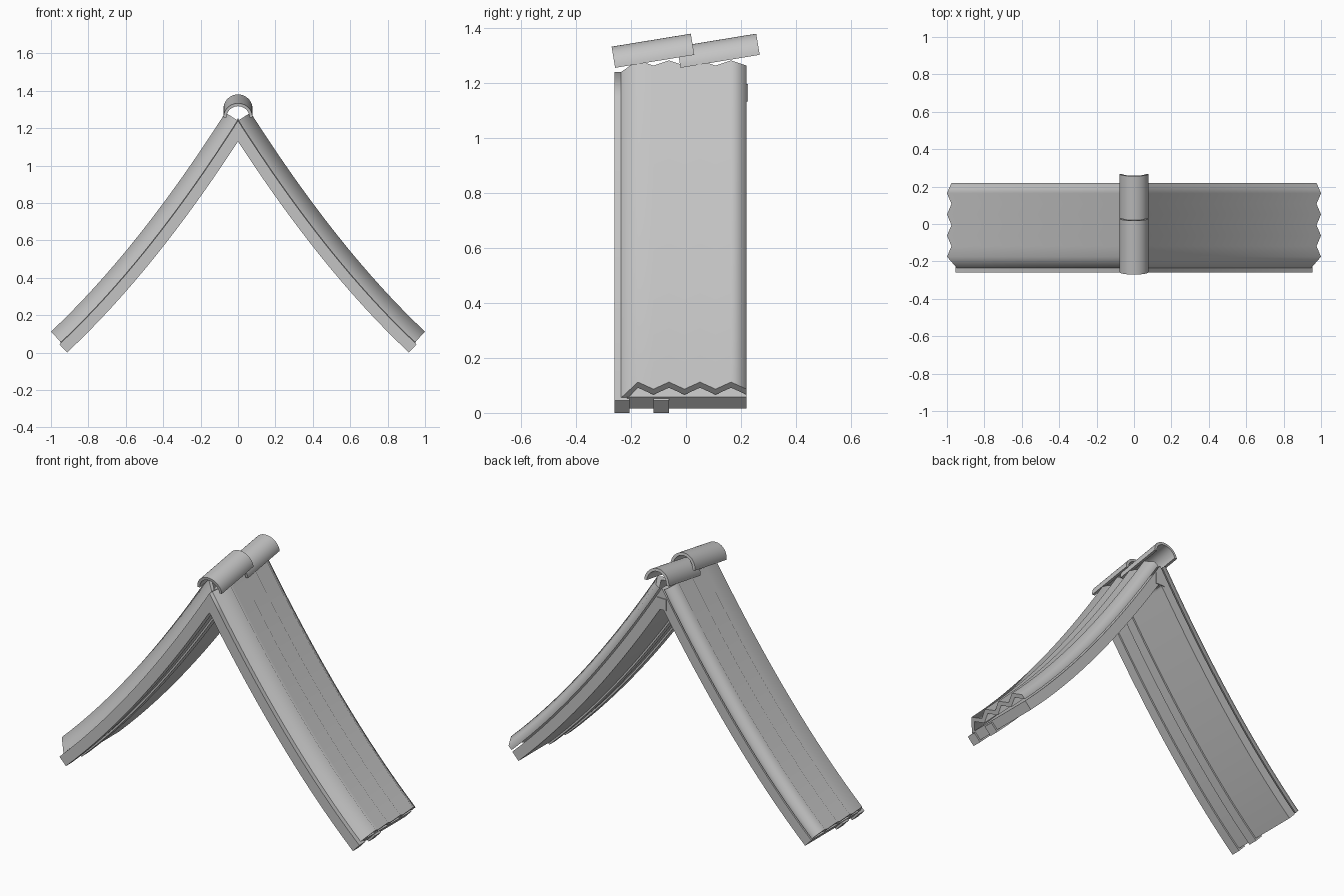
import bpy
import bmesh
import math
from mathutils import Matrix

old = bpy.data.objects.get("Cube")
if old:
    bpy.data.objects.remove(old)

# One plain grey for everything
grey = bpy.data.materials.new("plain grey")
grey.use_nodes = True
grey.diffuse_color = (0.55, 0.55, 0.55, 1)
grey.node_tree.nodes["Principled BSDF"].inputs["Base Color"].default_value = (0.55, 0.55, 0.55, 1)

APEX, STEEP, SAG = 1.24, 1.57, 0.333   # roof curve: z = APEX - STEEP x + SAG x^2


def finish(name, bm, angle):
    bmesh.ops.recalc_face_normals(bm, faces=bm.faces)
    mesh = bpy.data.meshes.new(name)
    bm.to_mesh(mesh)
    bm.free()
    mesh.materials.append(grey)
    obj = bpy.data.objects.new(name, mesh)
    bpy.context.collection.objects.link(obj)
    bpy.ops.object.select_all(action="DESELECT")
    obj.select_set(True)
    bpy.context.view_layer.objects.active = obj
    bpy.ops.object.shade_smooth_by_angle(angle=math.radians(angle))
    return obj


def loft(bm, rings, start_cap=True):
    """Join closed rings of points, capping the ends with strips."""
    rings = [[bm.verts.new(p) for p in ring] for ring in rings]
    n = len(rings[0])
    for a, b in zip(rings, rings[1:]):
        for i in range(n):
            j = (i + 1) % n
            bm.faces.new((a[i], a[j], b[j], b[i]))
    for ring in ([rings[0]] if start_cap else []) + [rings[-1]]:
        for i in range(n // 2 - 1):
            bm.faces.new((ring[i], ring[i + 1], ring[n - 2 - i], ring[n - 1 - i]))


def roof_point(x, y, off, mitre):
    slope = -STEEP + 2 * SAG * x
    z = APEX - STEEP * x + SAG * x * x
    length = math.hypot(1, slope)
    if mitre and x == 0:
        return (0, y, z + off * length)
    return (x - slope / length * off, y, z + off / length)


def roof_sweep(name, profile, end, mitre=True, angle=30):
    """Sweep a (y, offset) profile down one slope and mirror it."""
    bm = bmesh.new()
    steps = 16
    loft(bm, [[roof_point(end * i / steps, y, o, mitre) for y, o in profile]
              for i in range(steps + 1)], start_cap=not mitre)
    obj = finish(name, bm, angle)
    mirror = obj.modifiers.new("mirror", "MIRROR")
    mirror.use_mirror_merge = mitre
    return obj


def strip(y0, y1, low, high):
    return [(y0, low), (y1, low), (y1, high), (y0, high)]


# Boarding and rafters
roof_sweep("roof_boarding", strip(-0.215, 0.22, -0.05, 0.008), 0.947)
roof_sweep("front_rafter", strip(-0.26, -0.205, -0.06, 0.0), 0.955)
roof_sweep("inner_rafter", strip(-0.118, -0.062, -0.06, 0.0), 0.955)

# Corrugated tile sheet with a turned-down front edge
top = [(-0.236, 0.002)]
for k in range(8):
    top.append((-0.175 + 0.0565 * k, 0.045 if k % 2 else 0.08))
under = [(y, o - 0.028) for y, o in top[1:]]
under.insert(0, (-0.212, 0.002))
roof_sweep("tile_sheet", top + under[::-1], 0.945, mitre=False, angle=86)

# Ridge beam under the apex
bm = bmesh.new()
bmesh.ops.create_cube(bm, size=1, matrix=Matrix.Translation((0, 0.01, 1.165))
                      @ Matrix.Diagonal((0.06, 0.43, 0.065, 1)))
finish("ridge_beam", bm, 30)

# Two overlapping half-round ridge tiles
arc = [math.pi * i / 20 for i in range(21)]
half_pipe = [(0.078 * math.cos(a), 0.078 * math.sin(a)) for a in arc]
half_pipe += [(0.062 * math.cos(a), 0.062 * math.sin(a)) for a in reversed(arc)]
for name, y in (("front_ridge_tile", -0.258), ("back_ridge_tile", -0.02)):
    bm = bmesh.new()
    loft(bm, [[(px, d, pz) for px, pz in half_pipe] for d in (0, 0.292)])
    bmesh.ops.transform(bm, verts=bm.verts, matrix=Matrix.Translation((0, y, 1.256))
                        @ Matrix.Rotation(math.radians(9.3), 4, "X"))
    finish(name, bm, 40)
